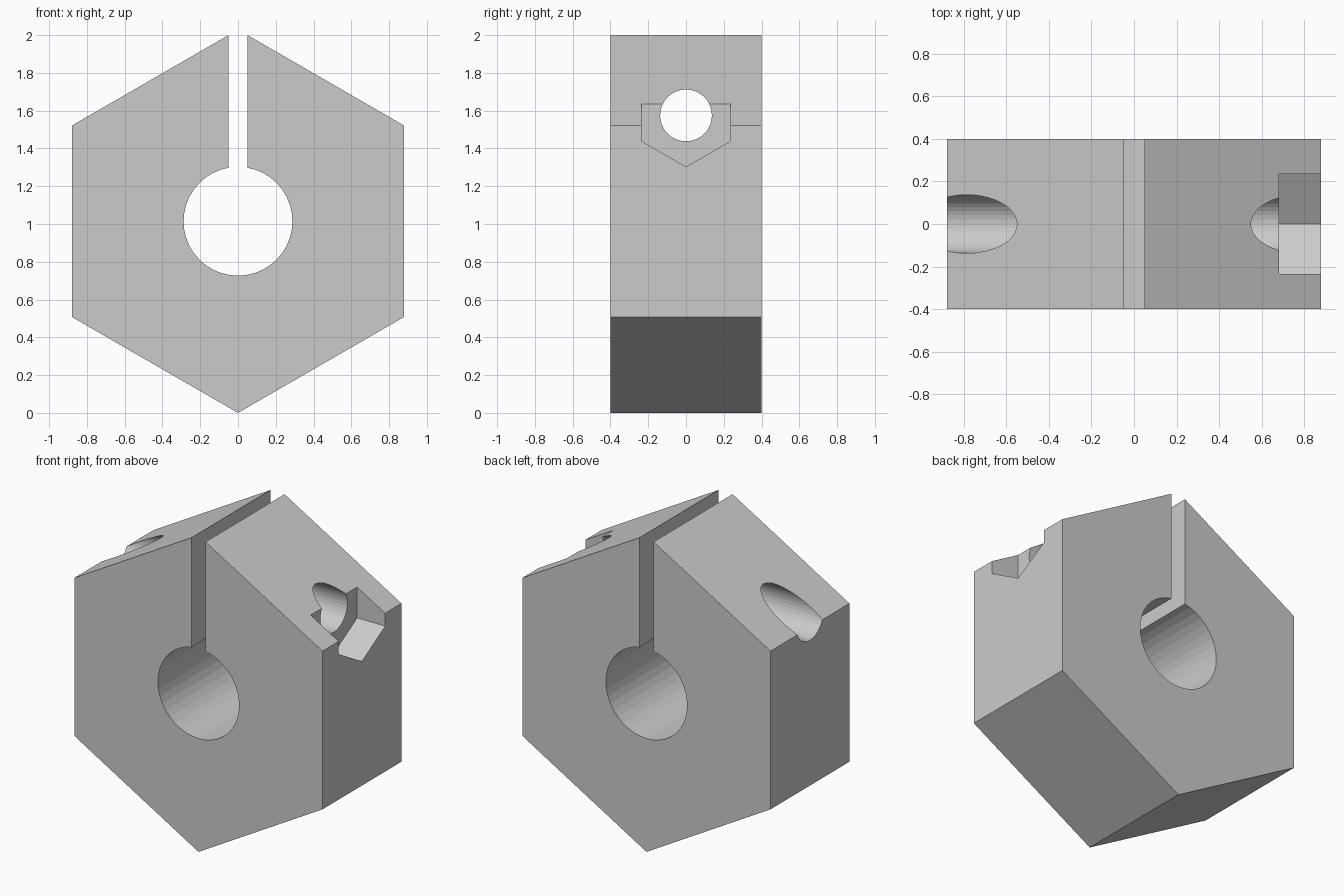
import bpy, math

if "Cube" in bpy.data.objects:
    bpy.data.objects.remove(bpy.data.objects["Cube"])

R = 1.0145      # outer hexagon circumradius, also its centre height
BOLT_Z = 1.575  # height of the clamp bolt axis


def prism(name, sides, radius, z, axis, start, end):
    """Regular prism along 'x' or 'y', one corner pointing straight up."""
    verts = []
    for d in (start, end):
        for i in range(sides):
            a = 2 * math.pi * i / sides
            u, v = radius * math.sin(a), z + radius * math.cos(a)
            verts.append((d, -u, v) if axis == 'x' else (u, d, v))
    n = sides
    faces = [tuple(range(n)), tuple(range(2 * n - 1, n - 1, -1))]
    faces += [(i, i + n, (i + 1) % n + n, (i + 1) % n) for i in range(n)]
    if axis == 'y':
        faces = [f[::-1] for f in faces]
    mesh = bpy.data.meshes.new(name)
    mesh.from_pydata(verts, [], faces)
    import bmesh
    bm = bmesh.new()
    bm.from_mesh(mesh)
    bmesh.ops.recalc_face_normals(bm, faces=bm.faces)
    bm.to_mesh(mesh)
    bm.free()
    ob = bpy.data.objects.new(name, mesh)
    bpy.context.collection.objects.link(ob)
    return ob


# Hexagonal clamp block
block = prism("clamp_block", 6, R, R, 'y', -0.4, 0.4)

# Cutters: shaft bore, bolt hole, nut pocket and clamping slot
bore = prism("shaft_bore_cutter", 40, 0.288, R, 'y', -0.6, 0.6)
bolt = prism("bolt_hole_cutter", 40, 0.137, BOLT_Z, 'x', -1.2, 1.2)
nut = prism("nut_pocket_cutter", 6, 0.272, BOLT_Z, 'x', 0.68, 1.2)
bpy.ops.mesh.primitive_cube_add(size=1, location=(0, 0, R + 0.6))
slot = bpy.context.object
slot.name = "slot_cutter"
slot.scale = (0.1, 1.2, 1.2)

for cutter in (bore, slot, bolt, nut):
    cutter.hide_render = True
    mod = block.modifiers.new(cutter.name, 'BOOLEAN')
    mod.operation = 'DIFFERENCE'
    mod.solver = 'EXACT'
    mod.object = cutter

# Bake the cuts and discard the cutters
bpy.context.view_layer.update()
graph = bpy.context.evaluated_depsgraph_get()
result = bpy.data.meshes.new_from_object(block.evaluated_get(graph))
block.modifiers.clear()
block.data = result
for cutter in (bore, slot, bolt, nut):
    bpy.data.objects.remove(cutter)
